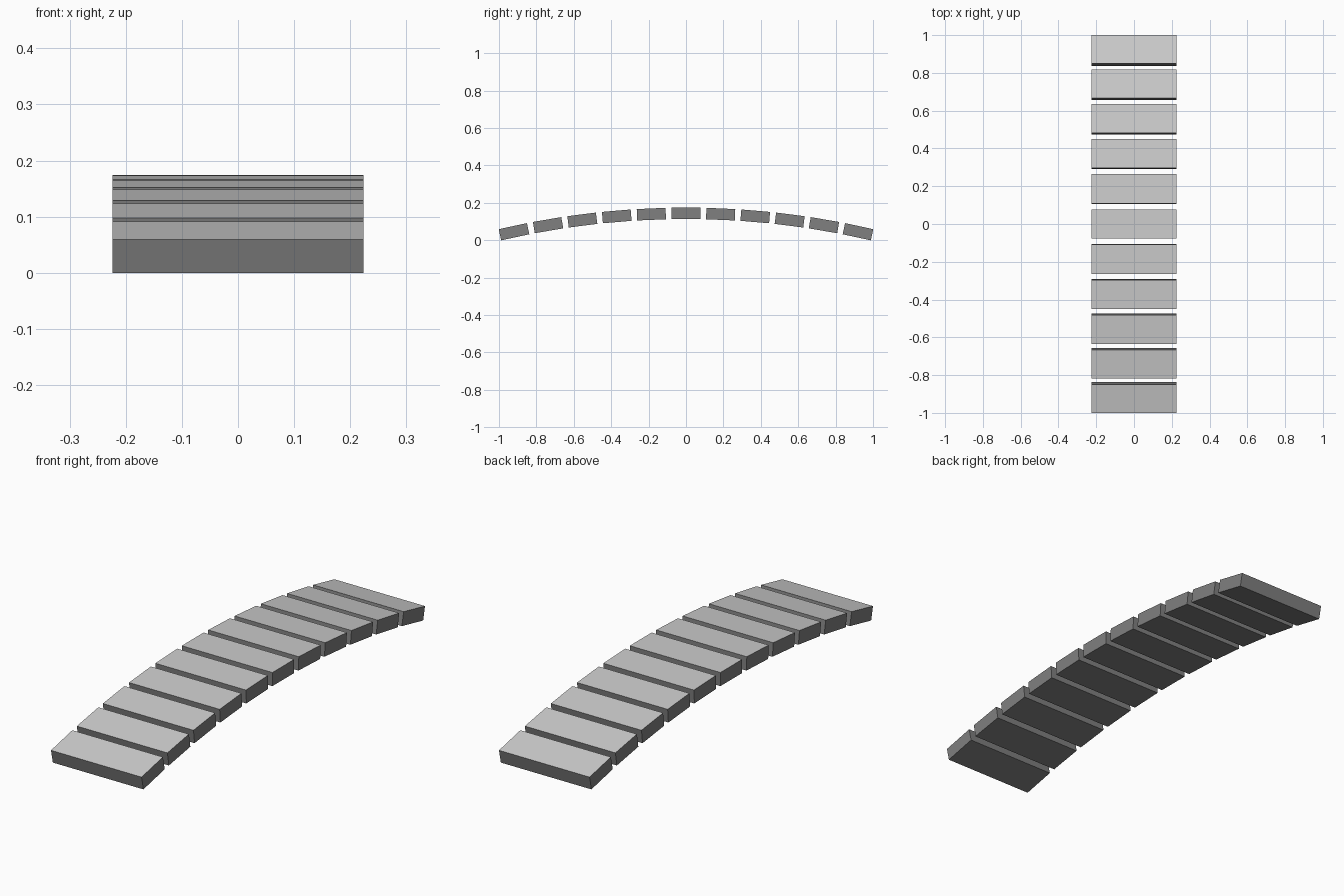
import bpy, math

if "Cube" in bpy.data.objects:
    bpy.data.objects.remove(bpy.data.objects["Cube"])

COUNT = 11            # planks along the arch
RADIUS = 4.4          # radius of the walking surface
STEP = 0.0424         # angle between planks
WIDTH, LENGTH, THICK = 0.448, 0.154, 0.061
TOP = 0.174           # crown height


def material(name, value):
    mat = bpy.data.materials.new(name)
    mat.diffuse_color = (value, value, value, 1)
    mat.use_nodes = True
    mat.node_tree.nodes["Principled BSDF"].inputs["Base Color"].default_value = mat.diffuse_color
    return mat


dark = material("dark grey sides", 0.215)
light = material("light grey tread", 0.61)

# Arched row of separate flat planks, each tangent to the arc
for i in range(COUNT):
    a = (i - COUNT // 2) * STEP
    r = RADIUS - THICK / 2
    y, z = r * math.sin(a), TOP - RADIUS + r * math.cos(a)
    bpy.ops.mesh.primitive_cube_add(size=1, location=(0, y, z), rotation=(-a, 0, 0))
    plank = bpy.context.object
    plank.name = f"bridge_plank_{i + 1}"
    plank.scale = (WIDTH, LENGTH, THICK)
    plank.data.materials.append(dark)
    plank.data.materials.append(light)
    # Light walking surface on top, dark sides and underside
    for face in plank.data.polygons:
        face.material_index = 1 if face.normal.z > 0.5 else 0
